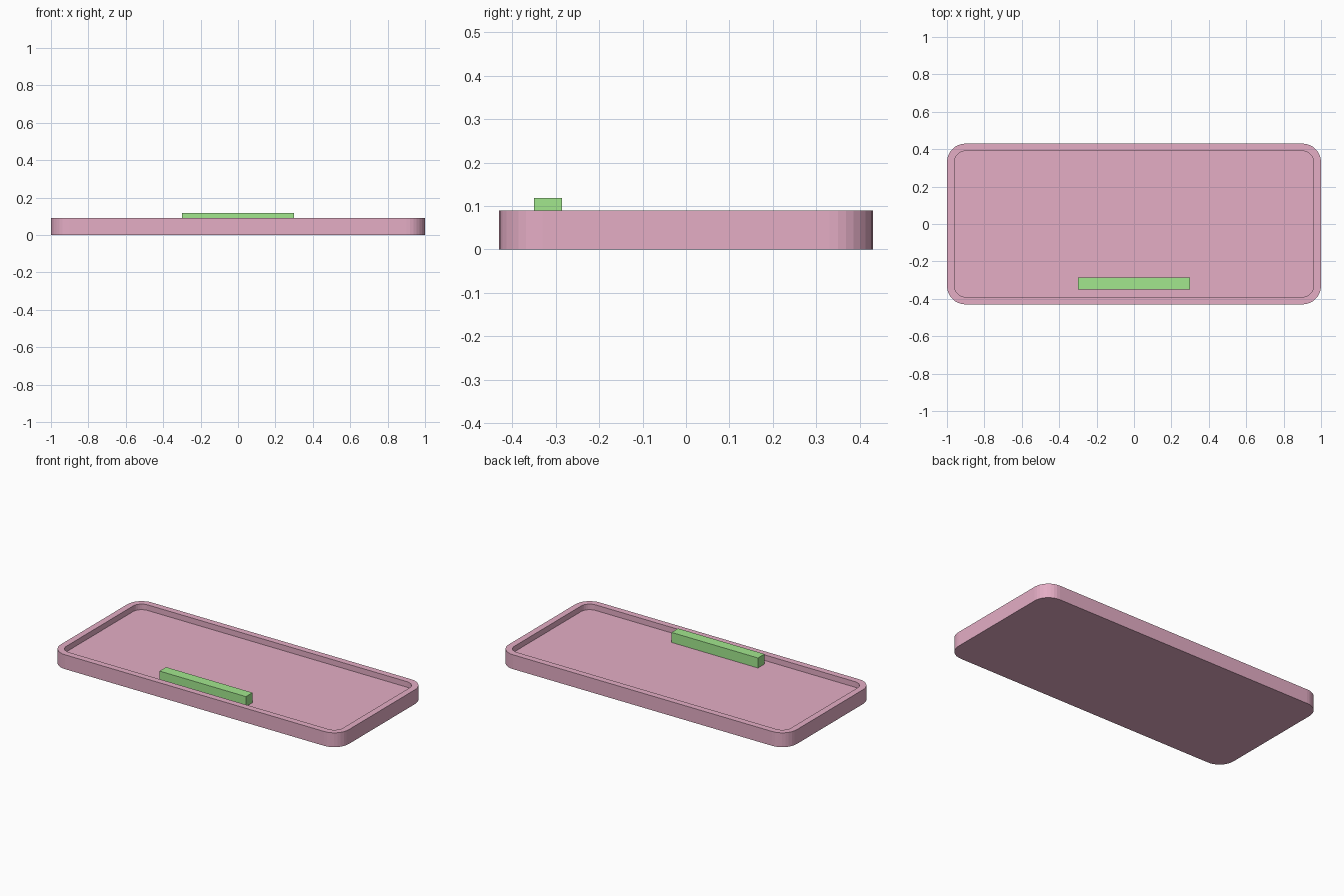
import bpy, bmesh, math

if "Cube" in bpy.data.objects:
    bpy.data.objects.remove(bpy.data.objects["Cube"])

FLOOR = 0.055


def material(name, color):
    m = bpy.data.materials.new(name)
    m.diffuse_color = color
    m.use_nodes = True
    m.node_tree.nodes["Principled BSDF"].inputs["Base Color"].default_value = m.diffuse_color
    return m


def finish(name, bm, mat):
    bmesh.ops.recalc_face_normals(bm, faces=bm.faces[:])
    me = bpy.data.meshes.new(name)
    bm.to_mesh(me)
    bm.free()
    ob = bpy.data.objects.new(name, me)
    bpy.context.collection.objects.link(ob)
    me.materials.append(mat)
    return ob


def rounded_ring(bm, hx, hy, r, z, seg=8):
    ring = []
    for k, (sx, sy) in enumerate([(1, 1), (-1, 1), (-1, -1), (1, -1)]):
        for i in range(seg + 1):
            a = math.pi / 2 * (k + i / seg)
            ring.append(bm.verts.new((sx * (hx - r) + r * math.cos(a),
                                      sy * (hy - r) + r * math.sin(a), z)))
    return ring


# tray: outer wall, flat rim and recessed floor
bm = bmesh.new()
rings = [rounded_ring(bm, 1.0, 0.43, 0.1, 0.0),
         rounded_ring(bm, 1.0, 0.43, 0.1, 0.09),
         rounded_ring(bm, 0.96, 0.39, 0.06, 0.09),
         rounded_ring(bm, 0.96, 0.39, 0.06, FLOOR)]
for a, b in zip(rings, rings[1:]):
    n = len(a)
    for i in range(n):
        j = (i + 1) % n
        bm.faces.new((a[i], a[j], b[j], b[i]))
bm.faces.new(rings[0])
bm.faces.new(rings[-1])
finish("tray", bm, material("pink", (0.78, 0.42, 0.56, 1)))

# raised bar near the front edge, resting on the tray floor
bm = bmesh.new()
bmesh.ops.create_cube(bm, size=1)
for v in bm.verts:
    v.co.x *= 0.6
    v.co.y = -0.3175 + v.co.y * 0.065
    v.co.z = FLOOR + (v.co.z + 0.5) * (0.118 - FLOOR)
finish("front_bar", bm, material("green", (0.36, 0.8, 0.27, 1)))
